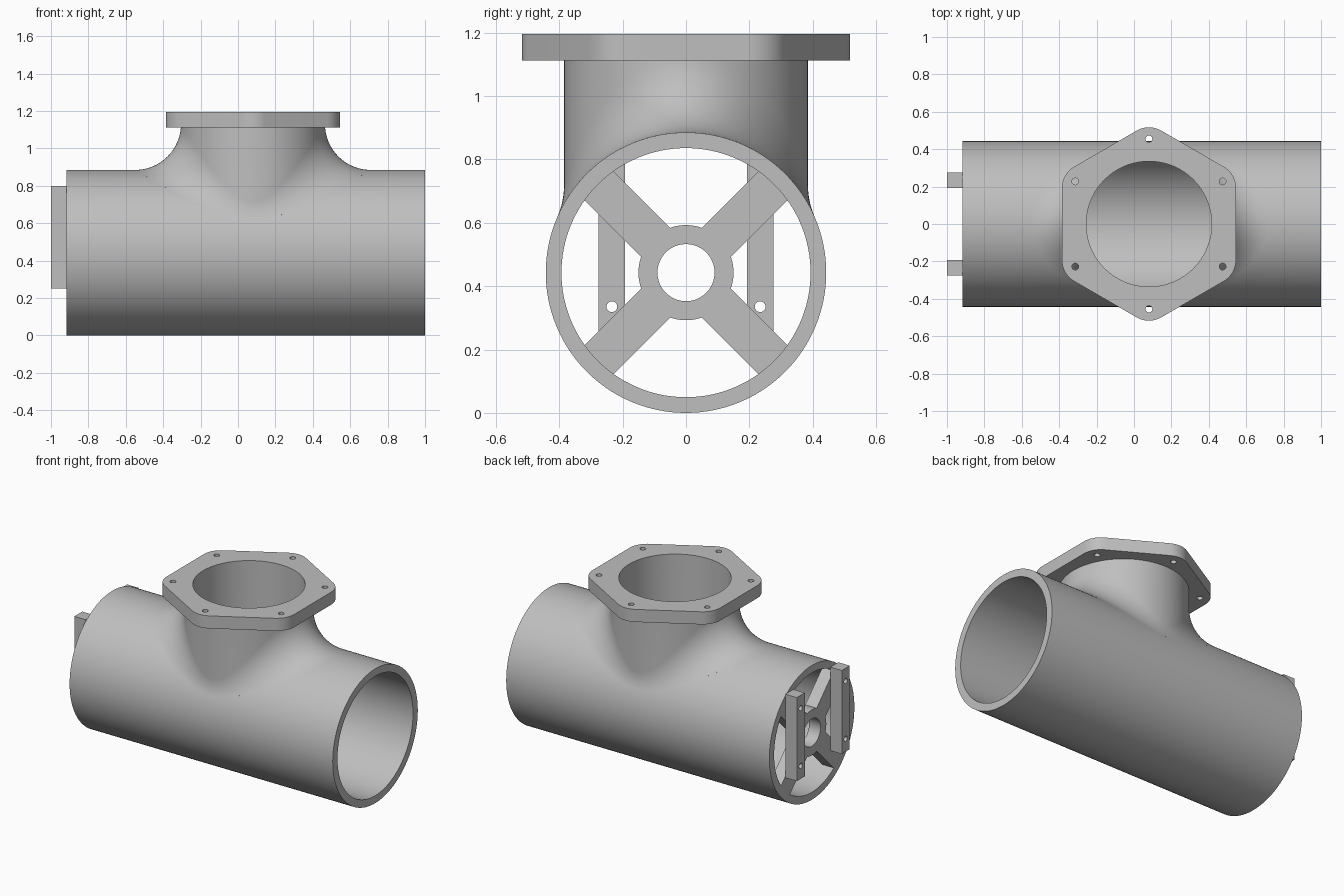
import bpy, bmesh
from math import sin, cos, pi, sqrt, radians
from mathutils import Vector, Matrix

if "Cube" in bpy.data.objects:
    bpy.data.objects.remove(bpy.data.objects["Cube"], do_unlink=True)

# Main dimensions
AXIS_Z = 0.4425                 # height of the main tube axis
X_BACK, X_FRONT = -0.917, 1.0   # ends of the main tube
R_OUT, R_IN = 0.4425, 0.393     # main tube radii
BX = 0.08                       # x of the branch axis
B_OUT, B_IN = 0.385, 0.335      # branch radii
FILLET = 0.245
F_LOW, F_TOP = 1.112, 1.195     # flange heights
THICK = 0.083                   # spider and bar depth
SEG = 128

grey = bpy.data.materials.new("plain_grey")
grey.use_nodes = True
grey.diffuse_color = (0.52, 0.52, 0.52, 1)
grey.node_tree.nodes["Principled BSDF"].inputs["Base Color"].default_value = (0.52, 0.52, 0.52, 1)


def finish(bm, name):
    bmesh.ops.recalc_face_normals(bm, faces=bm.faces)
    mesh = bpy.data.meshes.new(name)
    bm.to_mesh(mesh)
    bm.free()
    mesh.materials.append(grey)
    obj = bpy.data.objects.new(name, mesh)
    bpy.context.collection.objects.link(obj)
    return obj


def loft(name, loops, ring=False):
    """Skin closed loops; ring joins last to first, otherwise ends are capped."""
    bm = bmesh.new()
    rows = [[bm.verts.new(p) for p in loop] for loop in loops]
    pairs = list(zip(rows, rows[1:]))
    if ring:
        pairs.append((rows[-1], rows[0]))
    else:
        bm.faces.new(rows[0])
        bm.faces.new(rows[-1])
    for a, b in pairs:
        for i in range(len(a)):
            j = (i + 1) % len(a)
            bm.faces.new((a[i], a[j], b[j], b[i]))
    return finish(bm, name)


def circle_x(x, r, y=0, z=AXIS_Z, n=SEG):
    return [Vector((x, y + r * cos(2 * pi * i / n), z + r * sin(2 * pi * i / n))) for i in range(n)]


def circle_z(z, r, x=BX, y=0, n=SEG):
    return [Vector((x + r * cos(2 * pi * i / n), y + r * sin(2 * pi * i / n), z)) for i in range(n)]


def pipe_x(name, x0, x1, r_out, r_in):
    return loft(name, [circle_x(x0, r_out), circle_x(x1, r_out),
                       circle_x(x1, r_in), circle_x(x0, r_in)], ring=True)


def box(name, size, matrix):
    bm = bmesh.new()
    bmesh.ops.create_cube(bm, size=1, matrix=matrix @ Matrix.Diagonal((*size, 1)))
    return finish(bm, name)


def activate(obj):
    bpy.ops.object.select_all(action='DESELECT')
    obj.select_set(True)
    bpy.context.view_layer.objects.active = obj


def cut(obj, cutters):
    activate(obj)
    for c in cutters:
        c.hide_render = True
        mod = obj.modifiers.new("cut", 'BOOLEAN')
        mod.operation, mod.solver, mod.object = 'DIFFERENCE', 'EXACT', c
        bpy.ops.object.modifier_apply(modifier=mod.name)
        bpy.data.objects.remove(c, do_unlink=True)


# Main tube, opened where the branch enters
tube = pipe_x("main_tube", X_BACK, X_FRONT, R_OUT, R_IN)
cut(tube, [loft("bore_cutter", [circle_z(AXIS_Z, B_IN + 0.002), circle_z(F_TOP, B_IN + 0.002)])])

# Branch pipe with a rolling-ball fillet onto the tube
STEPS = 16
columns = []
for i in range(SEG):
    a = 2 * pi * i / SEG
    d = Vector((cos(a), sin(a), 0))
    base = Vector((BX, 0, AXIS_Z))
    ball = d * (B_OUT + FILLET)
    ball.z = sqrt((R_OUT + FILLET) ** 2 - ball.y ** 2)
    on_branch = -d
    on_tube = -Vector((0, ball.y, ball.z)).normalized()
    col = [d * B_OUT + Vector((0, 0, F_LOW + 0.04 - AXIS_Z))]
    col += [ball + on_branch.slerp(on_tube, k / STEPS) * FILLET for k in range(STEPS + 1)]
    col.append(Vector((ball.x, 0, 0)) - on_tube * (R_OUT - 0.02))
    edge = d * B_IN
    col.append(edge + Vector((0, 0, sqrt(R_IN ** 2 - edge.y ** 2))))
    col.append(edge + Vector((0, 0, F_LOW + 0.001 - AXIS_Z)))
    columns.append([base + p for p in col])
branch = loft("branch_pipe", list(zip(*columns)), ring=True)

# Rounded hexagonal flange with bore and bolt holes
CORNER, CENTRE = 0.13, 0.387
outline = []
for k in range(6):
    a = radians(90 + 60 * k)
    for s in range(13):
        b = a + radians(-30 + 5 * s)
        outline.append((BX + CENTRE * cos(a) + CORNER * cos(b), CENTRE * sin(a) + CORNER * sin(b)))
flange = loft("flange", [[(x, y, z) for x, y in outline] for z in (F_LOW, F_TOP)])
cutters = [loft("bore_cutter", [circle_z(1, B_IN), circle_z(1.3, B_IN)])]
for k in range(6):
    a = radians(90 + 60 * k)
    x, y = BX + 0.455 * cos(a), 0.455 * sin(a)
    cutters.append(loft("hole_cutter", [circle_z(z, 0.018, x, y, 24) for z in (1, 1.3)]))
cut(flange, cutters)

# Spider: hub and four diagonal arms
hub = pipe_x("spider_hub", X_BACK, X_BACK + THICK, 0.15, 0.09)
for k in range(4):
    place = (Matrix.Translation((X_BACK + THICK / 2, 0, AXIS_Z))
             @ Matrix.Rotation(radians(45 + 90 * k), 4, 'X') @ Matrix.Translation((0, 0.26, 0)))
    box(f"spider_arm_{k + 1}", (THICK, 0.28, 0.13), place)

# Upright mounting bars with two holes each
for side, name in ((1, "left_mounting_bar"), (-1, "right_mounting_bar")):
    y = side * 0.234
    bar = box(name, (THICK, 0.083, 0.55), Matrix.Translation((X_BACK - THICK / 2, y, 0.525)))
    cut(bar, [loft("hole_cutter", [circle_x(x, 0.017, y, z, 24) for x in (-1.1, -0.8)])
              for z in (0.335, 0.715)])

# Smooth round walls, crisp edges
for obj in list(bpy.context.collection.objects):
    if obj.type == 'MESH' and obj.data.materials and obj.data.materials[0] == grey:
        activate(obj)
        bpy.ops.object.shade_smooth_by_angle(angle=radians(30))
